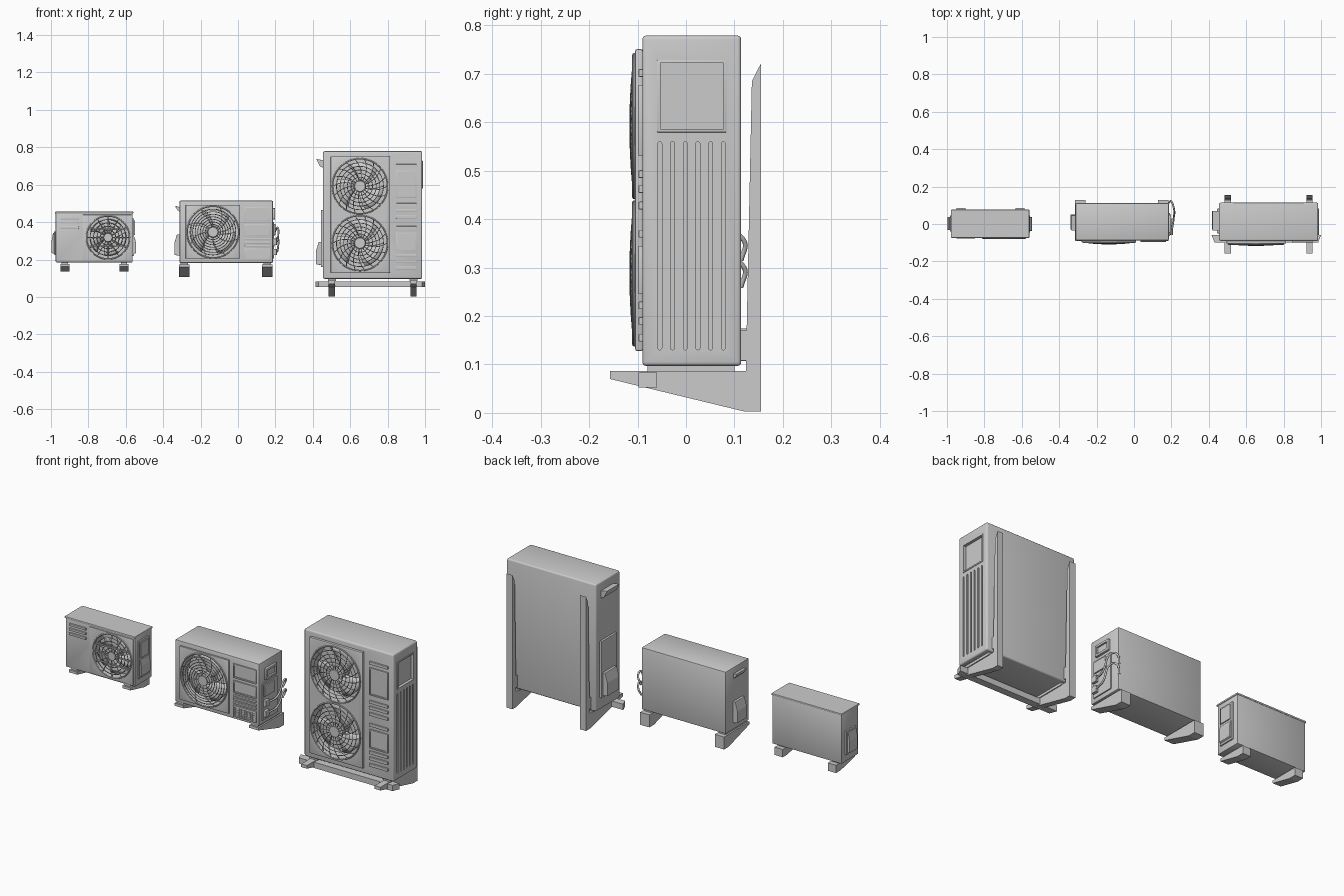
import bpy, bmesh
from math import sin, cos, pi

if "Cube" in bpy.data.objects:
    bpy.data.objects.remove(bpy.data.objects["Cube"])

def finish(name, bm, bevel=0.0, segs=2):
    bmesh.ops.recalc_face_normals(bm, faces=bm.faces)
    me = bpy.data.meshes.new(name)
    bm.to_mesh(me)
    bm.free()
    ob = bpy.data.objects.new(name, me)
    bpy.context.collection.objects.link(ob)
    if bevel:
        m = ob.modifiers.new("bevel", 'BEVEL')
        m.width, m.segments, m.limit_method = bevel, segs, 'ANGLE'
    return ob

def prism(name, axis, pts, a, b, bevel=0.0, segs=2):
    """Extrude a 2D profile from a to b along an axis."""
    place = {'x': lambda p, t: (t, p[0], p[1]), 'y': lambda p, t: (p[0], t, p[1]),
             'z': lambda p, t: (p[0], p[1], t)}[axis]
    bm = bmesh.new()
    v0 = [bm.verts.new(place(p, a)) for p in pts]
    v1 = [bm.verts.new(place(p, b)) for p in pts]
    bm.faces.new(v0)
    bm.faces.new(v1)
    n = len(pts)
    for i in range(n):
        bm.faces.new((v0[i], v0[(i + 1) % n], v1[(i + 1) % n], v1[i]))
    return finish(name, bm, bevel, segs)

def box(name, x0, x1, y0, y1, z0, z1, bevel=0.0, segs=2):
    return prism(name, 'z', [(x0, y0), (x1, y0), (x1, y1), (x0, y1)], z0, z1, bevel, segs)

def circle(cx, cz, r, n=48):
    return [(cx + r * cos(2 * pi * i / n), cz + r * sin(2 * pi * i / n)) for i in range(n)]

def smooth(ob):
    bpy.ops.object.select_all(action='DESELECT')
    ob.select_set(True)
    bpy.context.view_layer.objects.active = ob
    bpy.ops.object.shade_smooth_by_angle()

def cut(ob, cutters):
    """Subtract the cutters, bake the result and remove them."""
    for c in cutters:
        m = ob.modifiers.new("cut", 'BOOLEAN')
        m.operation, m.object, m.solver = 'DIFFERENCE', c, 'EXACT'
        c.hide_render = True
    bpy.context.view_layer.update()
    dg = bpy.context.evaluated_depsgraph_get()
    me = bpy.data.meshes.new_from_object(ob.evaluated_get(dg))
    ob.modifiers.clear()
    ob.data = me
    for c in cutters:
        bpy.data.objects.remove(c)
    smooth(ob)

def grille(name, cx, cz, r, front, rings, spokes, twist, dome=0.008, wire=0.002):
    """Domed wire guard: concentric rings, swept spokes, hub and rim."""
    cu = bpy.data.curves.new(name, 'CURVE')
    cu.dimensions = '3D'
    cu.bevel_depth, cu.bevel_resolution = wire, 0
    def spline(polar, cyclic):
        s = cu.splines.new('POLY')
        s.points.add(len(polar) - 1)
        for p, (q, a) in zip(s.points, polar):
            p.co = (cx + q * cos(a), front - dome * (1 - (q / r) ** 2), cz + q * sin(a), 1)
        s.use_cyclic_u = cyclic
    hub = r * 0.2
    for i in range(1, rings + 1):
        q = hub + (r - hub) * i / rings
        spline([(q, 2 * pi * k / 48) for k in range(48)], True)
    for j in range(spokes):
        a = 2 * pi * j / spokes
        spline([(hub + (r - hub) * t / 6, a + twist * (t / 6) ** 1.5) for t in range(7)], False)
    ob = bpy.data.objects.new(name, cu)
    bpy.context.collection.objects.link(ob)
    smooth(prism(name + "_hub", 'y', circle(cx, cz, hub, 32), front - dome - 0.002,
                 front - dome + 0.005, 0.0015))

def fan(name, cx, cz, r, y, blades):
    """Pitched fan blades around a motor hub inside the recess."""
    bm = bmesh.new()
    for b in range(blades):
        base, rows = 2 * pi * b / blades + 0.4, []
        for i in range(5):
            q, row = r * (0.2 + 0.72 * i / 4), []
            for j in range(5):
                a = base + j / 4 * 2 * pi / blades * 0.65 + 0.35 * i / 4
                row.append(bm.verts.new((cx + q * cos(a), y + 0.007 * (j / 2 - 1), cz + q * sin(a))))
            rows.append(row)
        for i in range(4):
            for j in range(4):
                bm.faces.new((rows[i][j], rows[i + 1][j], rows[i + 1][j + 1], rows[i][j + 1]))
    ob = finish(name, bm)
    m = ob.modifiers.new("thick", 'SOLIDIFY')
    m.thickness = 0.002
    smooth(ob)
    smooth(prism(name + "_motor", 'y', circle(cx, cz, r * 0.24, 32), y - 0.012, y + 0.04, 0.002))

def fan_cutter(cx, cz, r, y0, depth):
    return prism("fan_cutter", 'y', circle(cx, cz, r), y0 - 0.05, y0 + depth)

def rim(name, cx, cz, r, y):
    bpy.ops.mesh.primitive_torus_add(major_radius=r, minor_radius=0.004, major_segments=48,
                                     minor_segments=8, location=(cx, y, cz), rotation=(pi / 2, 0, 0))
    ob = bpy.context.object
    ob.name = name
    smooth(ob)

def bars(name, x0, x1, y, zs, h=0.007):
    for i, z in enumerate(zs):
        box(f"{name}_{i + 1}", x0, x1, y - 0.008, y + 0.002, z - h, z + h, 0.002)

def framed(name, x0, x1, y, z0, z1):
    """Raised front plate with a sunk centre."""
    p = box(name, x0, x1, y - 0.008, y + 0.002, z0, z1, 0.001)
    cut(p, [box("c", x0 + .008, x1 - .008, y - .02, y - .004, z0 + .008, z1 - .008)])

def side_pod(name, x, out, y0, y1, z0, z1):
    """Valve cover on the left side, sloping in toward the top."""
    prism(name, 'y', [(x, z0), (x - out, z0 + 0.005), (x - out, z0 + (z1 - z0) * 0.6),
                      (x - out * 0.5, z1), (x, z1)], y0, y1, 0.002)

def grip(name, x, out, y0, y1, z0, z1):
    prism(name, 'y', [(x, z0), (x - out * .5, z0 + .01), (x - out, z1 - .004), (x - out, z1),
                      (x, z1 - .006)], y0, y1, 0.001)

def wedge_brackets(name, xs, y0, y1, z0, z1, w):
    for i, x in enumerate(xs):
        prism(f"{name}_{i + 1}", 'x', [(y0, z1 - .008), (y0, z1 - .022), (y1 - .04, z0), (y1, z0),
                                       (y1, z1 - .008)], x - w / 2, x + w / 2)
        box(f"{name}_pad_{i + 1}", x - w * .35, x + w * .35, y0 + .01, y1 - .025, z1 - .01, z1 + .004)

# ---- small unit
c = (-0.695, 0.318)
body = box("small_body", -0.975, -0.563, -0.07, 0.075, 0.185, 0.452, 0.005)
cut(body, [fan_cutter(*c, 0.112, -0.07, 0.05)])
box("small_lid", -0.978, -0.56, -0.074, 0.077, 0.446, 0.456, 0.003)
panel = box("small_fan_panel", -0.83, -0.57, -0.075, -0.069, 0.192, 0.44, 0.002)
cut(panel, [fan_cutter(*c, 0.112, -0.07, 0.02)])
rim("small_fan_rim", *c, 0.115, -0.075)
grille("small_grille", *c, 0.114, -0.075, 5, 12, 0.0, 0.003, 0.0022)
bars("small_guard_bar", -0.795, -0.595, -0.071, [c[1] - 0.045, c[1], c[1] + 0.045], 0.003)
fan("small_fan", *c, 0.108, -0.05, 5)
bars("small_front_vent", -0.95, -0.85, -0.07, [0.42, 0.395, 0.37], 0.006)
box("small_right_plate", -0.565, -0.556, -0.045, 0.045, 0.22, 0.42, 0.002)
box("small_right_cover", -0.558, -0.55, -0.035, 0.035, 0.33, 0.41, 0.003)
prism("small_valve_cover", 'y', [(-.558, .23), (-.546, .235), (-.546, .29), (-.552, .32), (-.558, .32)],
      -0.038, 0.038, 0.002)
box("small_left_plate", -0.983, -0.973, -0.04, 0.045, 0.225, 0.35, 0.002)
side_pod("small_left_cover", -0.98, 0.017, -0.032, 0.037, 0.23, 0.343)
wedge_brackets("small_bracket", (-0.926, -0.61), -0.075, 0.086, 0.135, 0.185, 0.048)

# ---- medium unit
c = (-0.134, 0.347)
body = box("medium_body", -0.313, 0.187, -0.087, 0.111, 0.182, 0.515, 0.006)
cut(body, [fan_cutter(*c, 0.136, -0.087, 0.06)])
panel = box("medium_fan_panel", -0.28, 0.012, -0.097, -0.086, 0.205, 0.492, 0.003)
cut(panel, [fan_cutter(*c, 0.136, -0.087, 0.02)])
rim("medium_fan_rim", *c, 0.138, -0.098)
grille("medium_grille", *c, 0.136, -0.099, 8, 8, 0.5)
fan("medium_fan", *c, 0.13, -0.065, 3)
framed("medium_front_plate_top", 0.035, 0.172, -0.087, 0.405, 0.48)
framed("medium_front_plate_mid", 0.035, 0.172, -0.087, 0.325, 0.39)
bars("medium_front_vent", 0.035, 0.172, -0.087, [0.31, 0.291, 0.272], 0.005)
framed("medium_mesh_frame", 0.035, 0.172, -0.087, 0.198, 0.258)
for i in range(11):
    x = 0.049 + i * 0.0109
    box(f"medium_mesh_slat_{i + 1}", x - .0015, x + .0015, -0.094, -0.09, 0.204, 0.252)
for i in range(4):
    z = 0.213 + i * 0.01
    box(f"medium_mesh_bar_{i + 1}", 0.043, 0.164, -0.094, -0.09, z - .0012, z + .0012)
side_pod("medium_left_cover", -0.313, 0.027, -0.03, 0.05, 0.22, 0.335)
grip("medium_left_handle", -0.313, 0.022, -0.035, 0.045, 0.455, 0.487)
# right side plates, handle, valves and pipes
handle = box("medium_right_handle", 0.185, 0.199, -0.045, 0.05, 0.415, 0.475, 0.003)
cut(handle, [box("c", 0.19, 0.22, -0.033, 0.038, 0.427, 0.463)])
box("medium_right_plate", 0.185, 0.193, -0.065, 0.06, 0.205, 0.4, 0.002)
box("medium_terminal_cover", 0.19, 0.2, -0.055, 0.03, 0.33, 0.39, 0.003)
for i, z in enumerate((0.295, 0.24)):
    box(f"medium_valve_{i + 1}", 0.19, 0.208, -0.06, -0.028, z - .017, z + .017, 0.003)
    cu = bpy.data.curves.new(f"medium_pipe_{i + 1}", 'CURVE')
    cu.dimensions = '3D'
    cu.bevel_depth, cu.bevel_resolution = 0.005, 2
    s = cu.splines.new('BEZIER')
    path = [(.203, -.03, z), (.212, .03, z + .01), (.213, .085, z + .075), (.2, .12, z + .06),
            (.185, .114, z + .02)]
    s.bezier_points.add(len(path) - 1)
    for p, co in zip(s.bezier_points, path):
        p.co = co
        p.handle_left_type = p.handle_right_type = 'AUTO'
    s.resolution_u = 8
    bpy.context.collection.objects.link(bpy.data.objects.new(cu.name, cu))
wedge_brackets("medium_bracket", (-0.287, 0.156), -0.09, 0.127, 0.107, 0.182, 0.055)

# ---- large twin-fan unit
body = box("large_body", 0.455, 0.985, -0.09, 0.114, 0.097, 0.779, 0.008, 3)
fans = [(0.652, 0.592), (0.652, 0.288)]
cuts = [fan_cutter(*f, 0.144, -0.09, 0.06) for f in fans]
cuts.append(box("slot_window", 0.973, 1.05, -0.053, 0.077, 0.586, 0.722))
for i in range(6):
    y = -0.054 + i * 0.0262
    arc = [(y + .004 * cos(pi * k / 6), .556 + .004 * sin(pi * k / 6)) for k in range(7)]
    arc += [(y - .004 * cos(pi * k / 6), .134 - .004 * sin(pi * k / 6)) for k in range(7)]
    cuts.append(prism("slot", 'x', arc, 0.979, 1.05))
cut(body, cuts)
window = box("large_window_frame", 0.98, 0.988, -0.06, 0.084, 0.579, 0.729, 0.002)
cut(window, [box("c", 0.97, 1.05, -0.053, 0.077, 0.586, 0.722)])
panel = box("large_fan_panel", 0.495, 0.813, -0.105, -0.089, 0.128, 0.751, 0.004)
cut(panel, [fan_cutter(*f, 0.144, -0.09, 0.02) for f in fans])
for tag, f in zip(("upper", "lower"), fans):
    rim(f"large_{tag}_fan_rim", *f, 0.147, -0.107)
    grille(f"large_{tag}_grille", *f, 0.145, -0.107, 6, 18, 0.35)
    fan(f"large_{tag}_fan", *f, 0.138, -0.068, 3)
bars("large_front_vent", 0.845, 0.955, -0.09,
     [0.702, 0.493, 0.462, 0.428, 0.37, 0.222, 0.19, 0.155], 0.008)
framed("large_front_plate_top", 0.845, 0.955, -0.09, 0.53, 0.677)
framed("large_front_plate_low", 0.845, 0.955, -0.09, 0.245, 0.345)
box("large_left_plate", 0.444, 0.457, -0.05, 0.082, 0.16, 0.465, 0.003)
side_pod("large_left_cover", 0.446, 0.029, -0.03, 0.07, 0.17, 0.295)
grip("large_left_handle", 0.455, 0.035, -0.035, 0.07, 0.69, 0.737)
# wall brackets, cross rail and base pads
for i, x in enumerate((0.502, 0.938)):
    prism(f"large_bracket_{i + 1}", 'x', [(-.157, .087), (-.157, .07), (.12, .003), (.155, .003),
          (.155, .722), (.136, .685), (.124, .113), (.124, .087)], x - .017, x + .017)
    box(f"large_bracket_lug_{i + 1}", x - .017, x + .017, 0.112, 0.126, 0.108, 0.17)
    box(f"large_base_pad_{i + 1}", x - .022, x + .022, -0.08, 0.1, 0.084, 0.1)
prism("large_cross_rail", 'z', [(.415, -.06), (.43, -.098), (.985, -.098), (1.0, -.06)], 0.052, 0.083)
